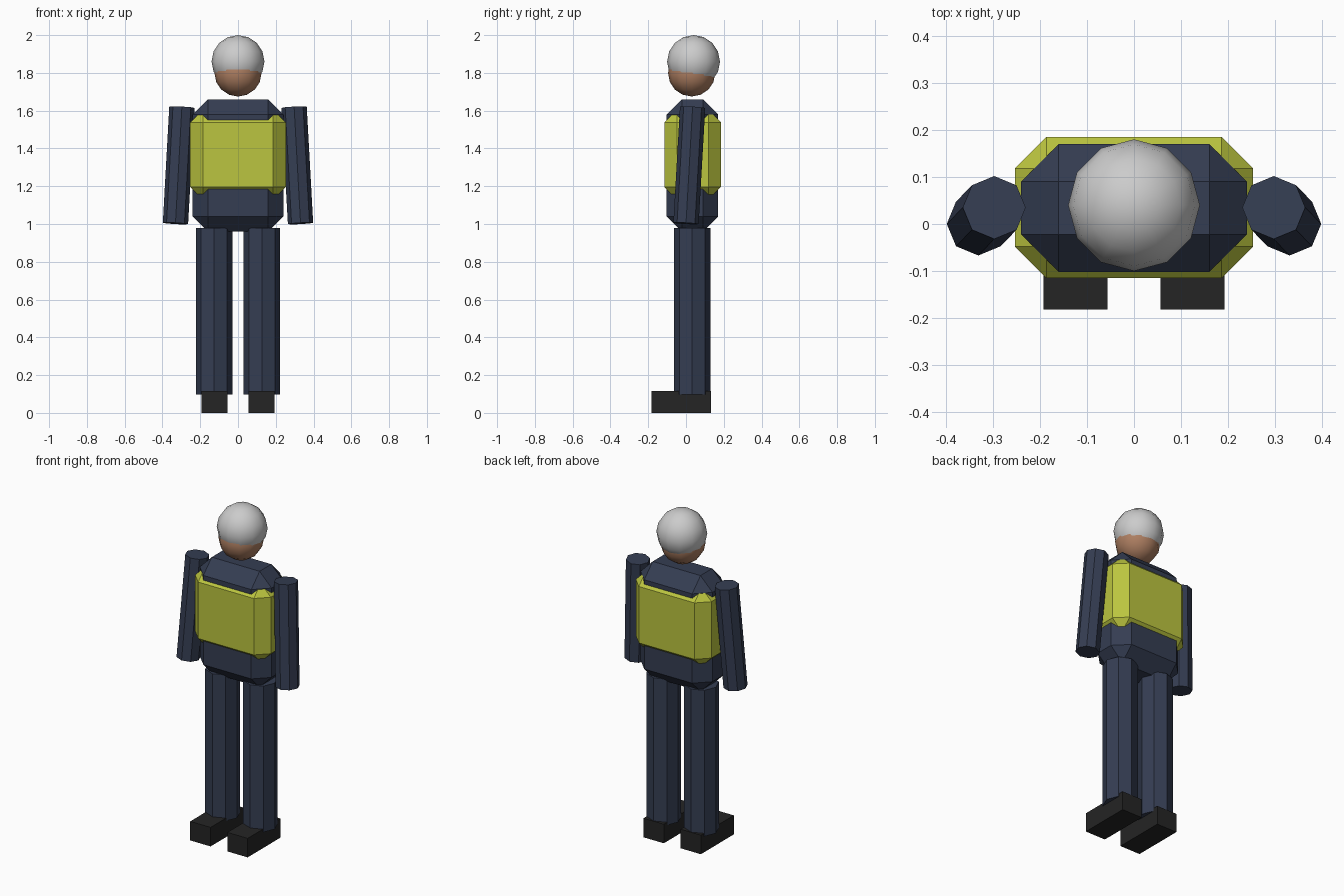
import bpy, bmesh
from mathutils import Vector, Matrix

if "Cube" in bpy.data.objects:
    bpy.data.objects.remove(bpy.data.objects["Cube"])


def material(name, rgb):
    m = bpy.data.materials.new(name)
    m.diffuse_color = (*rgb, 1)
    m.use_nodes = True
    m.node_tree.nodes["Principled BSDF"].inputs["Base Color"].default_value = m.diffuse_color
    return m


NAVY = material("navy cloth", (0.035, 0.047, 0.085))
LIME = material("lime fabric", (0.50, 0.56, 0.05))
SKIN = material("skin", (0.42, 0.21, 0.12))
BLACK = material("black leather", (0.018, 0.018, 0.018))


def finish(name, bm, mat=None, smooth=False):
    bmesh.ops.recalc_face_normals(bm, faces=bm.faces)
    for f in bm.faces:
        f.smooth = smooth
    me = bpy.data.meshes.new(name)
    bm.to_mesh(me)
    bm.free()
    ob = bpy.data.objects.new(name, me)
    bpy.context.collection.objects.link(ob)
    if mat:
        me.materials.append(mat)
    return ob


def box(name, lo, hi, mat, chamfer=0):
    lo, hi = Vector(lo), Vector(hi)
    bm = bmesh.new()
    bmesh.ops.create_cube(bm, size=1, matrix=Matrix.Translation((lo + hi) / 2)
                          @ Matrix.Diagonal((*(hi - lo), 1)))
    if chamfer:
        bmesh.ops.bevel(bm, geom=bm.edges[:], offset=chamfer, segments=1,
                        profile=0.5, affect='EDGES')
    return finish(name, bm, mat)


def limb(name, a, b, r, mat):
    # Eight-sided cylinder running from a (bottom) to b (top)
    a, b = Vector(a), Vector(b)
    turn = Vector((0, 0, 1)).rotation_difference(b - a).to_matrix().to_4x4()
    bm = bmesh.new()
    bmesh.ops.create_cone(bm, cap_ends=True, segments=8, radius1=r, radius2=r,
                          depth=(b - a).length,
                          matrix=Matrix.Translation((a + b) / 2) @ turn)
    return finish(name, bm, mat)


def ball(name, centre, r, mat=None):
    bm = bmesh.new()
    bmesh.ops.create_uvsphere(bm, u_segments=12, v_segments=8, radius=r,
                              matrix=Matrix.Translation(centre))
    return finish(name, bm, mat, smooth=True)


# Chamfered torso and the vest around it
box("torso", (-0.24, -0.102, 0.96), (0.24, 0.17, 1.66), NAVY, 0.08)
box("vest", (-0.253, -0.115, 1.13), (0.253, 0.185, 1.605), LIME, 0.067)

# Head and the helmet sphere that overlaps it
ball("head", (0, 0.03, 1.80), 0.125, SKIN)
ball("helmet", (0, 0.04, 1.86), 0.14)

# Limbs and boots on both sides
for side, s in (("left", 1), ("right", -1)):
    limb(side + "_arm", (s * 0.331, 0, 1.003), (s * 0.297, 0.035, 1.618), 0.067, NAVY)
    limb(side + "_leg", (s * 0.126, 0.033, 0.097), (s * 0.126, 0.033, 0.98), 0.097, NAVY)
    x0, x1 = sorted((s * 0.056, s * 0.192))
    box(side + "_boot", (x0, -0.182, 0), (x1, 0.132, 0.115), BLACK)
